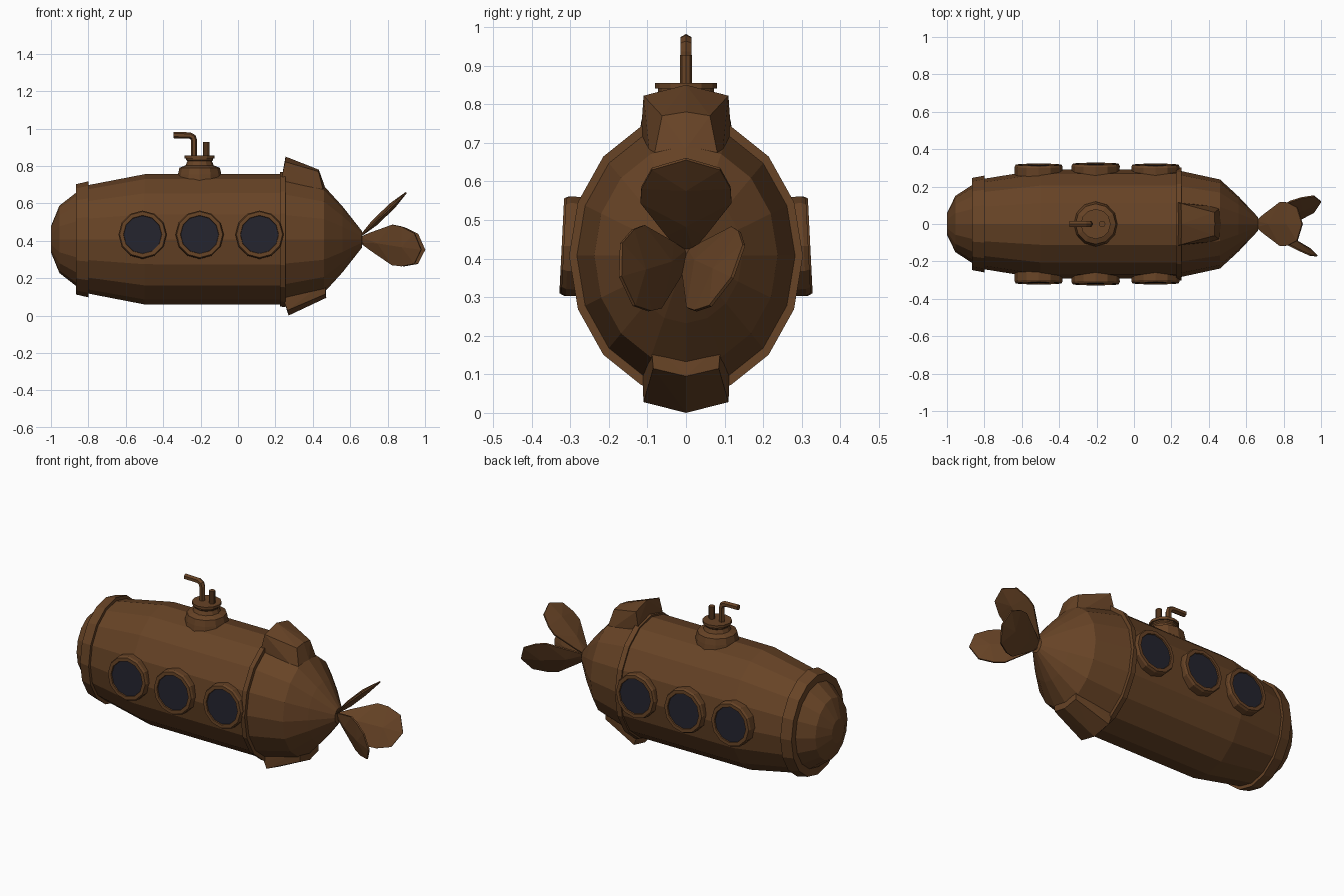
import bpy, bmesh, math
from mathutils import Matrix, Vector

if "Cube" in bpy.data.objects:
    bpy.data.objects.remove(bpy.data.objects["Cube"])


def material(name, rgb):
    m = bpy.data.materials.new(name)
    m.diffuse_color = (*rgb, 1)
    m.use_nodes = True
    m.node_tree.nodes["Principled BSDF"].inputs["Base Color"].default_value = m.diffuse_color
    return m


BROWN = material("rusty_brown", (0.135, 0.056, 0.019))
GLASS = material("dark_glass", (0.017, 0.017, 0.027))
CZ = 0.4075  # height of the hull axis


def finish(name, bm, mat):
    bmesh.ops.recalc_face_normals(bm, faces=bm.faces[:])
    me = bpy.data.meshes.new(name)
    bm.to_mesh(me)
    bm.free()
    me.materials.append(mat)
    ob = bpy.data.objects.new(name, me)
    bpy.context.collection.objects.link(ob)
    return ob


def lathe(name, profile, sides, matrix, mat):
    """Turn (radius, height) pairs about local z, cap both ends, then transform."""
    bm = bmesh.new()
    rings = []
    for r, h in profile:
        rings.append([bm.verts.new(matrix @ Vector((
            r * math.cos(2 * math.pi * i / sides),
            r * math.sin(2 * math.pi * i / sides), h))) for i in range(sides)])
    for a, b in zip(rings, rings[1:]):
        for i in range(sides):
            j = (i + 1) % sides
            bm.faces.new((a[i], a[j], b[j], b[i]))
    bm.faces.new(rings[0])
    bm.faces.new(rings[-1])
    return finish(name, bm, mat)


def hull_of(name, points, mat):
    """Convex solid around a few points."""
    bm = bmesh.new()
    for p in points:
        bm.verts.new(p)
    bmesh.ops.convex_hull(bm, input=bm.verts[:])
    loose = [v for v in bm.verts if not v.link_faces]
    bmesh.ops.delete(bm, geom=loose, context='VERTS')
    bmesh.ops.dissolve_limit(bm, angle_limit=0.01, verts=bm.verts[:], edges=bm.edges[:])
    return finish(name, bm, mat)


# Hull and bands: local z runs along x, elliptical section
AXIS = Matrix(((0, 0, 1, 0), (0, 0.835, 0, 0), (1, 0, 0, CZ), (0, 0, 0, 1)))
lathe("hull", [(0.07, -1.0), (0.18, -0.955), (0.25, -0.865), (0.29, -0.80),
               (0.348, -0.50), (0.349, 0.24), (0.338, 0.256), (0.285, 0.46),
               (0.175, 0.56), (0.045, 0.662)], 16, AXIS, BROWN)
lathe("nose_band", [(0.25, -0.865), (0.295, -0.865), (0.310, -0.80), (0.27, -0.80)],
      16, AXIS, BROWN)
lathe("tail_band", [(0.33, 0.225), (0.359, 0.225), (0.363, 0.255), (0.33, 0.255)],
      16, AXIS, BROWN)

# Portholes on both sides
for side, label in ((-1, "front"), (1, "back")):
    for n, (x, y) in enumerate(((-0.51, 0.317), (-0.205, 0.322), (0.115, 0.317))):
        out = Vector((0, side, 0.05)).normalized()
        up = out.cross(Vector((1, 0, 0)))
        mx = Matrix((Vector((1, 0, 0)), up, out)).transposed().to_4x4()
        mx.translation = (x, side * y, 0.433)
        lathe(f"porthole_rim_{label}_{n}",
              [(0.127, -0.10), (0.129, -0.012), (0.123, 0), (0.103, 0), (0.100, -0.012)],
              12, mx, BROWN)
        lathe(f"porthole_glass_{label}_{n}", [(0.101, -0.013), (0.101, -0.007)], 24, mx, GLASS)

# Conning tower with hatch
lathe("tower", [(0.122, 0.71), (0.116, 0.755), (0.108, 0.79), (0.075, 0.803), (0.066, 0.825),
                (0.072, 0.832), (0.072, 0.84), (0.080, 0.84), (0.080, 0.855)],
      12, Matrix.Translation((-0.205, 0, 0)), BROWN)
lathe("tower_vent", [(0.017, 0.84), (0.017, 0.928)], 10,
      Matrix.Translation((-0.17, 0, 0)), BROWN)

# Periscope: bent tube
cu = bpy.data.curves.new("periscope", 'CURVE')
cu.dimensions = '3D'
cu.bevel_depth = 0.017
cu.bevel_resolution = 1
cu.use_fill_caps = True
path = [(-0.235, 0.84), (-0.235, 0.935), (-0.240, 0.953), (-0.258, 0.963), (-0.345, 0.965)]
sp = cu.splines.new('POLY')
sp.points.add(len(path) - 1)
for p, (x, z) in zip(sp.points, path):
    p.co = (x, 0, z, 1)
cu.materials.append(BROWN)
scope = bpy.data.objects.new("periscope", cu)
bpy.context.collection.objects.link(scope)
bpy.context.view_layer.objects.active = scope
scope.select_set(True)
bpy.ops.object.convert(target='MESH')
for poly in scope.data.polygons:
    poly.use_smooth = False


# Fins: (x, half width, z)
def fin(name, sections):
    hull_of(name, [(x, s * w, z) for x, w, z in sections for s in ((1, -1) if w else (1,))], BROWN)


fin("top_fin", [(0.228, 0.115, 0.69), (0.236, 0.115, 0.75), (0.252, 0.11, 0.822), (0.254, 0, 0.85),
                (0.430, 0.062, 0.77), (0.432, 0, 0.78), (0.466, 0.09, 0.63), (0.466, 0, 0.685)])
fin("bottom_fin", [(0.235, 0.112, 0.12), (0.250, 0.112, 0.065), (0.265, 0.11, 0.028), (0.270, 0, 0.0),
                   (0.468, 0.085, 0.115), (0.472, 0, 0.095), (0.466, 0.09, 0.18), (0.466, 0, 0.14)])


# Propeller blades: lens-shaped, given by root, length and half-width vectors
def blade(name, root, length, width):
    root, length, width = Vector(root), Vector(length), Vector(width)
    normal = length.cross(width).normalized()
    pts = []
    for t, s in ((0, 0.15), (0.15, 0.42), (0.52, 1), (0.68, 0.98), (0.89, 0.75), (1, 0)):
        for sg in (1, -1):
            for k in (0.004, -0.004):
                pts.append(root + length * t + width * s * sg + normal * k)
    for t in (0.3, 0.7):
        pts += [root + length * t + normal * k for k in (0.018, -0.018)]
    hull_of(name, pts, BROWN)


blade("blade_top", (0.655, 0, 0.425), (0.245, 0, 0.233), (0, 0.118, 0))
blade("blade_front", (0.655, 0, 0.405), (0.325, -0.17, -0.052), (0, -0.022, 0.108))
blade("blade_back", (0.655, 0, 0.405), (0.345, 0.12, -0.055), (0, 0.058, 0.105))
